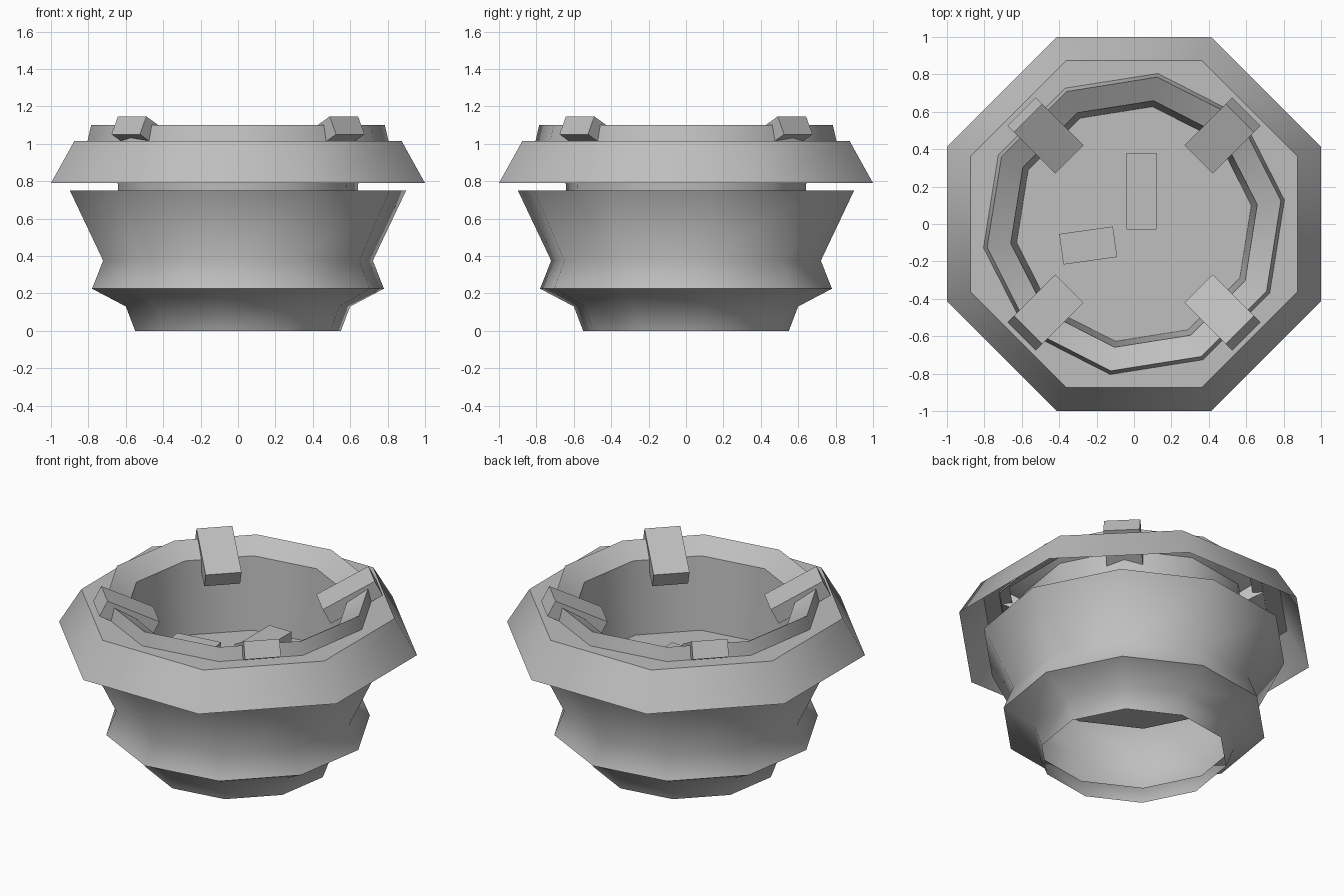
import bpy, bmesh, math
from mathutils import Matrix, Vector

cube = bpy.data.objects.get("Cube")
if cube:
    bpy.data.objects.remove(cube, do_unlink=True)

GREY = (0.52, 0.52, 0.52, 1)
stone = bpy.data.materials.new("stone_grey")
stone.use_nodes = True
stone.diffuse_color = GREY
bsdf = stone.node_tree.nodes["Principled BSDF"]
bsdf.inputs["Base Color"].default_value = GREY
bsdf.inputs["Roughness"].default_value = 0.8


def finish(name, bm):
    mesh = bpy.data.meshes.new(name)
    bm.to_mesh(mesh)
    bm.free()
    mesh.materials.append(stone)
    obj = bpy.data.objects.new(name, mesh)
    bpy.context.collection.objects.link(obj)
    return obj


def lathe(name, profile, sides, start, cap_end=False):
    """Sweep a (radius, height) profile around z as a faceted sheet."""
    bm = bmesh.new()
    rings = []
    for r, z in profile:
        angles = [math.radians(start) + math.tau * i / sides for i in range(sides)]
        rings.append([bm.verts.new((r * math.cos(a), r * math.sin(a), z)) for a in angles])
    for low, high in zip(rings, rings[1:]):
        for i in range(sides):
            j = (i + 1) % sides
            bm.faces.new((low[i], low[j], high[j], high[i]))
    if cap_end:
        bm.faces.new(rings[-1])
    obj = finish(name, bm)
    bpy.ops.object.select_all(action='DESELECT')
    obj.select_set(True)
    bpy.context.view_layer.objects.active = obj
    bpy.ops.object.shade_smooth_by_angle(angle=math.radians(46))
    return obj


def box(name, size, matrix):
    bm = bmesh.new()
    bmesh.ops.create_cube(bm, size=1, matrix=matrix @ Matrix.Diagonal((*size, 1)))
    return finish(name, bm)


# Outer bowl, open at both ends
lathe("outer_bowl", [(0.557, 0), (0.607, 0.13), (0.79, 0.225), (0.73, 0.375), (0.91, 0.75)], 10, 9)

# Octagonal overhanging rim with its flat top
lathe("octagonal_rim", [(1.082, 0.79), (0.947, 1.015), (0.77, 1.015)], 8, 22.5)

# Raised lip, sloping throat and inner basin with a floor
lathe("inner_basin", [(0.818, 1.0), (0.795, 1.1), (0.667, 1.02), (0.635, 0.55)], 10, 9, cap_end=True)

# Four tilted clamps gripping the lip on the diagonals
tilt = math.radians(27)
for i, place in enumerate(("back_left", "back_right", "front_right", "front_left")):
    spin = Matrix.Rotation(math.radians(45 + 90 * i), 4, 'Z')
    lean = Matrix.Rotation(-tilt, 4, 'Y')
    centre = Matrix.Translation(Vector((0.669, 0, 1.019)))
    box("clamp_" + place, (0.35, 0.215, 0.107), spin @ centre @ lean)

# Two loose blocks lying in the basin
box("long_block", (0.16, 0.41, 0.17), Matrix.Translation((0.04, 0.175, 0.635)))
box("short_block", (0.29, 0.165, 0.19),
    Matrix.Translation((-0.245, -0.115, 0.645)) @ Matrix.Rotation(math.radians(8), 4, 'Z'))
